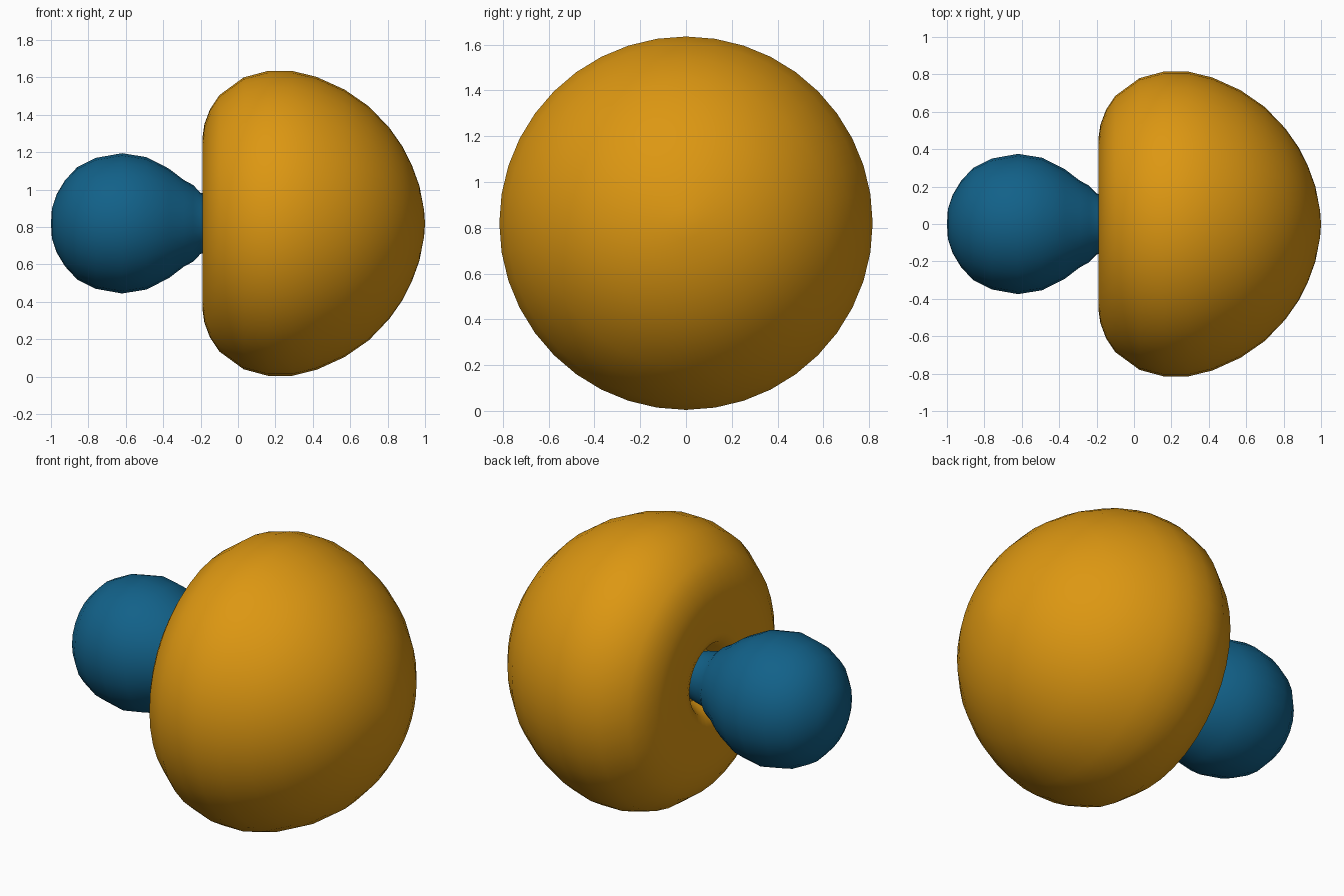
import bpy, bmesh
from math import radians
from mathutils import Matrix, Vector

cube = bpy.data.objects.get("Cube")
if cube:
    bpy.data.objects.remove(cube, do_unlink=True)

AXIS_HEIGHT = 0.82


def flat_material(name, rgb):
    mat = bpy.data.materials.new(name)
    mat.use_nodes = True
    mat.diffuse_color = (*rgb, 1)
    bsdf = mat.node_tree.nodes["Principled BSDF"]
    bsdf.inputs["Base Color"].default_value = (*rgb, 1)
    bsdf.inputs["Roughness"].default_value = 0.7
    return mat


def lathe(name, profile, sides, mat):
    """Turn an (x, radius) profile about the horizontal x axis."""
    bm = bmesh.new()
    verts = [bm.verts.new((x, 0, r)) for x, r in profile]
    edges = [bm.edges.new(pair) for pair in zip(verts, verts[1:])]
    bmesh.ops.spin(bm, geom=verts + edges, cent=(0, 0, 0), axis=(1, 0, 0),
                   angle=radians(360), steps=sides, use_merge=True)
    bmesh.ops.remove_doubles(bm, verts=bm.verts, dist=0.0005)
    bmesh.ops.recalc_face_normals(bm, faces=bm.faces)
    mesh = bpy.data.meshes.new(name)
    bm.to_mesh(mesh)
    bm.free()
    obj = bpy.data.objects.new(name, mesh)
    bpy.context.collection.objects.link(obj)
    obj.location.z = AXIS_HEIGHT
    mesh.materials.append(mat)
    bpy.ops.object.select_all(action='DESELECT')
    obj.select_set(True)
    bpy.context.view_layer.objects.active = obj
    bpy.ops.object.shade_smooth_by_angle(angle=radians(50))
    return obj


amber = flat_material("amber", (0.72, 0.31, 0.006))
deep_blue = flat_material("deep blue", (0.006, 0.12, 0.25))

# Domed cap, with a flat underside and a small hollow around the stem
cap_profile = [(1, 0), (0.995, 0.07), (0.97, 0.2), (0.93, 0.31), (0.88, 0.41),
               (0.81, 0.51), (0.7, 0.625), (0.57, 0.715), (0.42, 0.783),
               (0.29, 0.815), (0.16, 0.815), (0.03, 0.78), (-0.1, 0.685),
               (-0.15, 0.61), (-0.18, 0.53), (-0.19, 0.46), (-0.19, 0.26),
               (-0.17, 0.21), (-0.12, 0.18), (-0.06, 0.15), (-0.04, 0)]
lathe("cap", cap_profile, 40, amber)

# Ball-ended stem tapering to a neck that sinks into the hollow
stem_profile = [(-1, 0), (-0.995, 0.08), (-0.97, 0.155), (-0.925, 0.23),
                (-0.86, 0.3), (-0.76, 0.35), (-0.62, 0.375), (-0.49, 0.354),
                (-0.37, 0.293), (-0.29, 0.232), (-0.24, 0.205),
                (-0.2, 0.163), (-0.12, 0.145), (-0.03, 0.12), (-0.03, 0)]
lathe("stem", stem_profile, 24, deep_blue)
